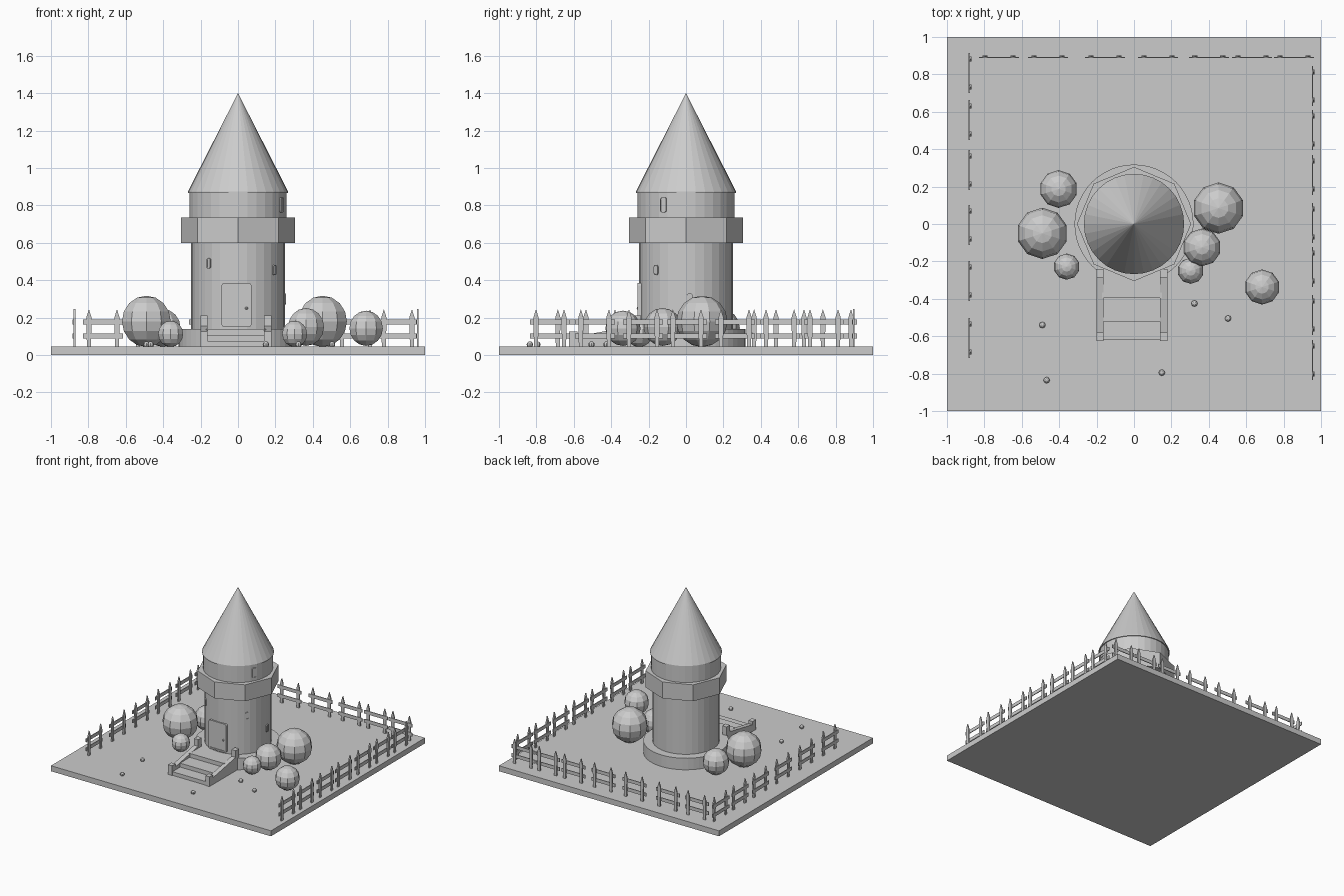
import bpy, bmesh
from math import sin, cos, pi, radians, atan2
from mathutils import Matrix, Vector

if "Cube" in bpy.data.objects:
    bpy.data.objects.remove(bpy.data.objects["Cube"])


def finish(name, bm, matrix=None):
    bmesh.ops.recalc_face_normals(bm, faces=bm.faces)
    if matrix:
        bm.transform(matrix)
    me = bpy.data.meshes.new(name)
    bm.to_mesh(me)
    bm.free()
    ob = bpy.data.objects.new(name, me)
    bpy.context.collection.objects.link(ob)
    return ob


def box(name, x0, x1, y0, y1, z0, z1):
    bm = bmesh.new()
    m = Matrix.LocRotScale(Vector(((x0+x1)/2, (y0+y1)/2, (z0+z1)/2)), None,
                           Vector((x1-x0, y1-y0, z1-z0)))
    bmesh.ops.create_cube(bm, size=1, matrix=m)
    return finish(name, bm)


def turned(name, r0, r1, z0, z1, sides=32, turn=0.0):
    bm = bmesh.new()
    m = Matrix.Translation((0, 0, (z0+z1)/2)) @ Matrix.Rotation(turn, 4, 'Z')
    bmesh.ops.create_cone(bm, cap_ends=True, segments=sides, radius1=r0, radius2=r1,
                          depth=z1-z0, matrix=m)
    return finish(name, bm)


def add_prism(bm, profile, depth, y0=0.0):
    """Extrude an (x, z) outline along +y; returns the cap at y0."""
    face = bm.faces.new([bm.verts.new((x, y0, z)) for x, z in profile])
    ext = bmesh.ops.extrude_face_region(bm, geom=[face], use_keep_orig=True)
    verts = [v for v in ext['geom'] if isinstance(v, bmesh.types.BMVert)]
    bmesh.ops.translate(bm, vec=(0, depth, 0), verts=verts)
    return face


def rounded_panel(name, w, h, r, depth, rim, recess, matrix):
    """Rounded plate facing -y with a raised rim."""
    pts = []
    for k, (sx, sz) in enumerate([(1, 1), (-1, 1), (-1, -1), (1, -1)]):
        for i in range(4):
            a = k*pi/2 + i*pi/6
            pts.append((sx*(w/2-r) + r*cos(a), sz*(h/2-r) + r*sin(a)))
    bm = bmesh.new()
    face = add_prism(bm, pts, depth)
    bmesh.ops.recalc_face_normals(bm, faces=bm.faces)
    bmesh.ops.inset_region(bm, faces=[face], thickness=rim)
    ext = bmesh.ops.extrude_discrete_faces(bm, faces=[face])
    bmesh.ops.translate(bm, vec=(0, recess, 0), verts=ext['faces'][0].verts)
    bmesh.ops.remove_doubles(bm, verts=bm.verts, dist=1e-5)
    return finish(name, bm, matrix)


def ball(name, x, y, z, r, segs, rings):
    bm = bmesh.new()
    bmesh.ops.create_uvsphere(bm, u_segments=segs, v_segments=rings, radius=r,
                              matrix=Matrix.Translation((x, y, z)))
    return finish(name, bm)


# ground and tower
G = 0.045
box("ground_slab", -1, 1, -1, 1, 0, G)
turned("tower_base", 0.318, 0.318, G, 0.14, 48)
turned("tower_body", 0.25, 0.25, 0.14, 0.62)
turned("tower_band", 0.305, 0.305, 0.6, 0.735, 8)
turned("tower_top", 0.26, 0.26, 0.72, 0.87)
turned("roof_lip", 0.268, 0.268, 0.865, 0.874)
turned("roof", 0.268, 0.0, 0.874, 1.4)

# door with knob
rounded_panel("door", 0.16, 0.235, 0.015, 0.03, 0.012, 0.006,
              Matrix.Translation((-0.008, -0.258, 0.268)))
ball("door_knob", 0.045, -0.256, 0.25, 0.008, 8, 6)

# windows: position around the wall, height, size
for x, y, z, w, h, r in [(-0.155, -0.196, 0.49, 0.025, 0.055, 0.25),
                         (0.195, -0.16, 0.455, 0.025, 0.055, 0.25),
                         (0.25, 0.02, 0.3, 0.028, 0.06, 0.25),
                         (0.235, -0.122, 0.803, 0.035, 0.08, 0.26)]:
    turn = atan2(y, x)
    m = (Matrix.Translation((0, 0, z)) @ Matrix.Rotation(turn + pi/2, 4, 'Z')
         @ Matrix.Translation((0, -r-0.007, 0)))
    rounded_panel("window", w, h, 0.01, 0.02, 0.004, 0.003, m)

# steps
for i, (y0, z) in enumerate([(-0.62, 0.075), (-0.52, 0.107), (-0.395, 0.14)]):
    box(f"step_{i+1}", -0.17, 0.15, y0, -0.24, G, z)

# sloping side walls with an end post at top and bottom
side = [(-0.625, G), (-0.625, 0.125), (-0.58, 0.125), (-0.58, 0.1), (-0.285, 0.155),
        (-0.285, 0.21), (-0.24, 0.21), (-0.24, G)]
for label, x1 in (("left", -0.162), ("right", 0.178)):
    bm = bmesh.new()
    add_prism(bm, side, 0.038)
    finish(f"stair_wall_{label}", bm,
           Matrix.Translation((x1, 0, 0)) @ Matrix.Rotation(pi/2, 4, 'Z'))

# bushes and pebbles
for x, y, z, r in [(-0.49, -0.05, 0.18, 0.137), (-0.403, 0.187, 0.145, 0.101),
                   (-0.36, -0.228, 0.113, 0.07), (0.452, 0.085, 0.18, 0.137),
                   (0.364, -0.125, 0.15, 0.101), (0.303, -0.25, 0.113, 0.07),
                   (0.685, -0.337, 0.143, 0.094)]:
    ball("bush", x, y, z, r, 10, 8)
for x, y in [(-0.49, -0.54), (-0.467, -0.835), (0.323, -0.425), (0.503, -0.505), (0.149, -0.795)]:
    ball("pebble", x, y, 0.056, 0.017, 8, 6)


# fence sections: two rails and two pointed pickets each
def fence(name, matrix):
    bm = bmesh.new()
    for z in (0.102, 0.176):
        add_prism(bm, [(-0.107, z-0.014), (0.107, z-0.014), (0.107, z+0.014), (-0.107, z+0.014)],
                  0.006, -0.003)
    for x in (-0.075, 0.075):
        add_prism(bm, [(x-0.011, G), (x+0.011, G), (x+0.014, 0.2), (x, 0.245), (x-0.014, 0.2)],
                  0.01, 0.002)
    finish(name, bm, matrix)


for x in (-0.722, -0.46, -0.155, 0.128, 0.4, 0.631, 0.855):
    fence("fence_back", Matrix.Translation((x, 0.89, 0)))
quarter = Matrix.Rotation(radians(-90), 4, 'Z')
for y in (0.807, 0.556, 0.289, -0.005, -0.305, -0.61):
    fence("fence_left", Matrix.Translation((-0.881, y, 0)) @ quarter)
for y in (0.738, 0.503, 0.262, 0.005, -0.23, -0.487, -0.727):
    fence("fence_right", Matrix.Translation((0.954, y, 0)) @ quarter)
